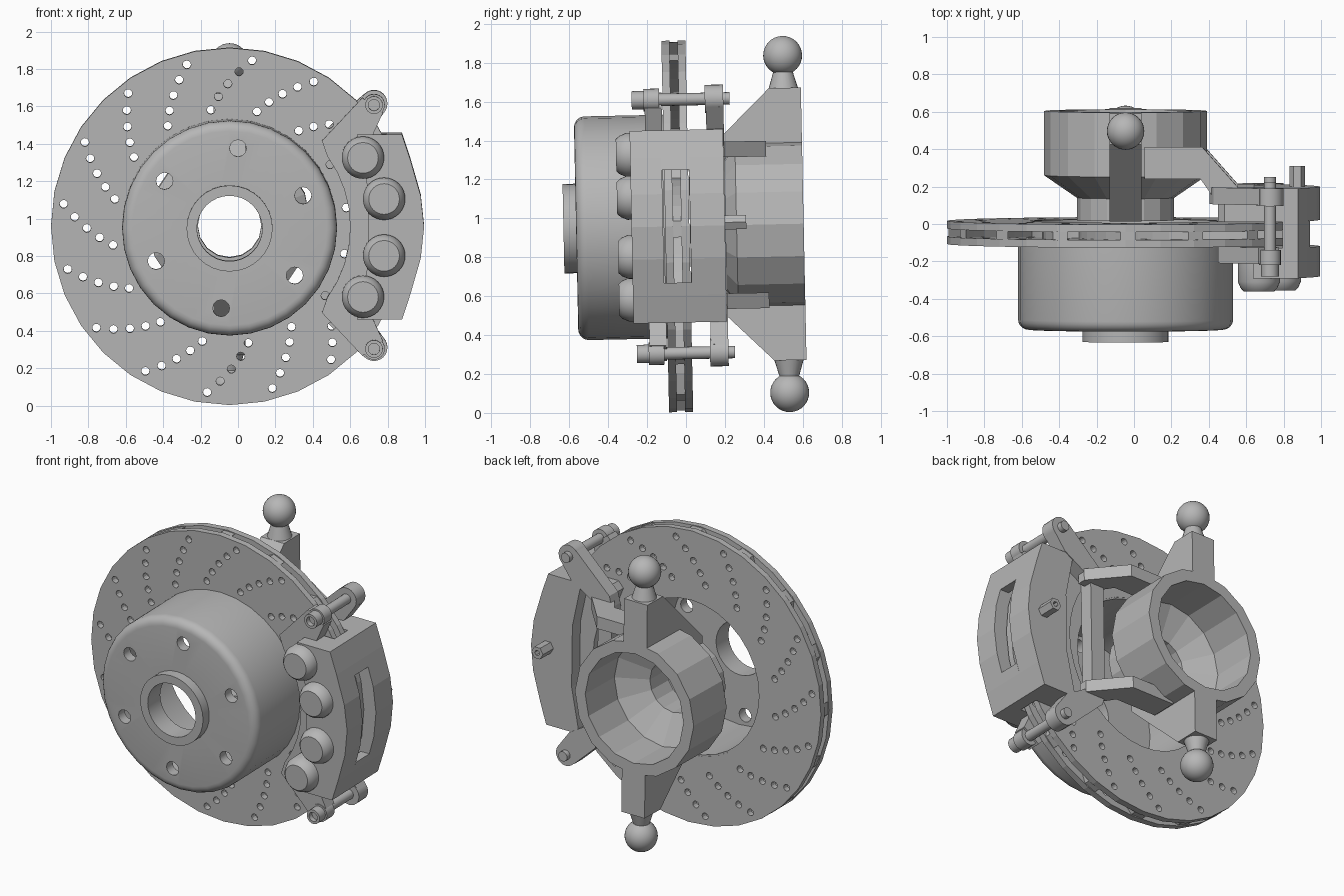
import bpy, bmesh, math
from math import sin, cos, radians, tau
from mathutils import Matrix, Vector

if "Cube" in bpy.data.objects:
    bpy.data.objects.remove(bpy.data.objects["Cube"])

# Single cast metal colour
metal = bpy.data.materials.new("grey_metal")
metal.use_nodes = True
GREY = (0.47, 0.47, 0.47, 1)
metal.diffuse_color = GREY
metal.node_tree.nodes["Principled BSDF"].inputs["Base Color"].default_value = GREY

# Parts are laid out around the wheel axis (y), then tilted slightly into place
PLACE = Matrix.Translation((-0.045, 0, 0.96)) @ Matrix.Rotation(radians(1.2), 4, 'X')
smooth_parts = []


def finish(name, bm, smooth=False):
    bmesh.ops.recalc_face_normals(bm, faces=bm.faces)
    bm.transform(PLACE)
    mesh = bpy.data.meshes.new(name)
    bm.to_mesh(mesh)
    bm.free()
    mesh.materials.append(metal)
    obj = bpy.data.objects.new(name, mesh)
    bpy.context.collection.objects.link(obj)
    if smooth:
        smooth_parts.append(obj)
    return obj


def add_prism(bm, pts, a, b, axis='Y'):
    """Extrude a 2D outline along an axis from a to b."""
    place = {'X': lambda u, v, t: (t, u, v),
             'Y': lambda u, v, t: (u, t, v),
             'Z': lambda u, v, t: (u, v, t)}[axis]
    lo = [bm.verts.new(place(u, v, a)) for u, v in pts]
    hi = [bm.verts.new(place(u, v, b)) for u, v in pts]
    bm.faces.new(lo)
    bm.faces.new(hi)
    for i in range(len(pts)):
        j = (i + 1) % len(pts)
        bm.faces.new((lo[i], lo[j], hi[j], hi[i]))


def prism(name, pts, a, b, axis='Y'):
    bm = bmesh.new()
    add_prism(bm, pts, a, b, axis)
    return finish(name, bm)


def circle(x, z, r, n):
    return [(x + r * cos(tau * i / n), z + r * sin(tau * i / n)) for i in range(n)]


def polar(r, deg):
    return (r * cos(radians(deg)), r * sin(radians(deg)))


def lathe(name, profile, n, smooth=False, x=0, z=0):
    """Spin a closed (radius, y) profile about the y direction at (x, z)."""
    bm = bmesh.new()
    rings = []
    for i in range(n):
        c, s = cos(tau * i / n), sin(tau * i / n)
        rings.append([bm.verts.new((x + r * c, y, z + r * s)) for r, y in profile])
    m = len(profile)
    for i in range(n):
        p, q = rings[i], rings[(i + 1) % n]
        for k in range(m):
            l = (k + 1) % m
            bm.faces.new((p[k], p[l], q[l], q[k]))
    bmesh.ops.remove_doubles(bm, verts=bm.verts, dist=1e-5)
    return finish(name, bm, smooth)


def drill(obj, centres, r, a, b):
    """Cut round holes along y through the object."""
    bm = bmesh.new()
    for x, z in centres:
        add_prism(bm, circle(x, z, r, 12), a, b)
    cutter = finish("drill_cutter", bm)
    cutter.hide_render = True
    mod = obj.modifiers.new("holes", 'BOOLEAN')
    mod.operation = 'DIFFERENCE'
    mod.solver = 'EXACT'
    mod.object = cutter
    bpy.context.view_layer.objects.active = obj
    bpy.ops.object.modifier_apply(modifier=mod.name)
    bpy.data.objects.remove(cutter)


def flip(pts):
    return [(u, -v) for u, v in reversed(pts)]


# Vented disc: two drilled plates with curved vanes between
STEP = 22.5
holes = [polar(0.895 - 0.066 * i, 82.3 + STEP * k + 4.2 * i)
         for k in range(16) for i in range(5)]
for name, y0, y1 in (("disc_front_plate", -0.107, -0.066), ("disc_back_plate", -0.024, 0.017)):
    plate = lathe(name, [(0.51, y0), (0.955, y0), (0.955, y1), (0.51, y1)], 32)
    drill(plate, holes, 0.022, y0 - 0.05, y1 + 0.05)

bm = bmesh.new()
for k in range(16):
    left, right = [], []
    for i in range(6):
        r = 0.948 - 0.082 * i
        mid = 89 + STEP * k + (0.95 - r) * 64
        half = math.degrees(0.042 / 0.95) if r > 0.8 else 2.2
        left.append(polar(r, mid - half))
        right.append(polar(r, mid + half))
    add_prism(bm, left + right[::-1], -0.067, -0.023)
finish("disc_vanes", bm)

# Hollow hat with rounded front edge, centre ring and bolt holes
fillet = [(0.52 + 0.055 * sin(radians(t)), -0.51 - 0.055 * cos(radians(t))) for t in range(0, 91, 18)]
hat = lathe("hub_hat", [(0.175, -0.63), (0.23, -0.63), (0.23, -0.565)] + fillet +
            [(0.575, -0.1), (0.54, -0.1), (0.54, 0.015), (0.5, 0.015), (0.5, -0.5), (0.175, -0.5)],
            32, True)
drill(hat, [polar(0.43, 24 + 60 * k) for k in range(6)], 0.045, -0.62, -0.45)

# Steering knuckle: stepped hollow carrier
lathe("knuckle_carrier", [(0.26, 0.02), (0.26, 0.14), (0.435, 0.26), (0.435, 0.605),
                          (0.36, 0.605), (0.36, 0.3), (0.17, 0.2), (0.17, 0.02)], 16)

# Upper and lower knuckle arms with ball joints
arm = [(0.02, 0.2), (0.02, 0.29), (0.44, 0.7), (0.605, 0.7), (0.605, 0.385), (0.32, 0.385)]
for side, sgn in (("upper", 1), ("lower", -1)):
    prism(side + "_knuckle_arm", arm if sgn > 0 else flip(arm), -0.085, 0.085, 'X')
    bm = bmesh.new()
    bmesh.ops.create_cone(bm, cap_ends=True, segments=24, radius1=0.078, radius2=0.042, depth=0.12)
    bm.transform(Matrix.Translation((0, 0.515, sgn * 0.75)) @ Matrix.Rotation(0 if sgn > 0 else math.pi, 4, 'X'))
    finish(side + "_ball_neck", bm, True)
    bm = bmesh.new()
    bmesh.ops.create_uvsphere(bm, u_segments=32, v_segments=16, radius=0.1)
    bm.transform(Matrix.Translation((0, 0.515, sgn * 0.867)))
    finish(side + "_ball_joint", bm, True)

# Slab arms reaching from the knuckle to the caliper bracket
slab = [(0.1, 0.42), (0.41, 0.42), (0.6, 0.205), (0.6, 0.15), (0.47, 0.15), (0.4, 0.25), (0.1, 0.25)]
prism("upper_bracket_arm", slab, 0.35, 0.43, 'Z')
prism("lower_bracket_arm", slab, -0.43, -0.35, 'Z')

# Caliper bracket: C-shaped frame behind the disc
half = [(0.45, 0.4), (0.47, 0.47), (0.715, 0.7), (0.83, 0.61), (0.75, 0.5), (0.55, 0.38)]
prism("caliper_bracket", half + flip(half), 0.115, 0.205)

# Brake pads hugging the hat; the front one has ears for the pins
arc = [polar(0.645, t) for t in range(-36, 37, 9)]
ear = [(0.494, 0.46), (0.71, 0.69), (0.82, 0.61), (0.76, 0.48)]
stub = [(0.494, 0.45), (0.53, 0.49), (0.76, 0.49)]
prism("front_pad", arc + ear + flip(ear), -0.2, -0.112)
prism("back_pad", arc + stub + flip(stub), 0.022, 0.116)

# Caliper body: two halves joined by bridges that leave a window
outer = [(0.922, 0.495), (0.968, 0.355), (1.022, 0.167), (1.04, 0)]
inner = [(0.68, -0.495), (0.74, -0.2), (0.74, 0.2), (0.68, 0.495)]
body = inner + outer + flip(outer[:3])
prism("caliper_front_half", body, -0.28, -0.118)
prism("caliper_back_half", body, 0.022, 0.2)
bridge = [(0.84, 0.495), (0.922, 0.495), (0.968, 0.355), (0.987, 0.29), (0.925, 0.29)]
prism("upper_caliper_bridge", bridge, -0.12, 0.024)
prism("lower_caliper_bridge", flip(bridge), -0.12, 0.024)

# Piston caps
for i, (x, z) in enumerate(((0.713, 0.372), (0.826, 0.152), (0.826, -0.152), (0.713, -0.372))):
    lathe("piston_cap_%d" % (i + 1), [(0, -0.352), (0.082, -0.352), (0.098, -0.335), (0.113, -0.3),
                                      (0.113, -0.19), (0, -0.19)], 32, True, x, z)

# Slide pins, lugs and socket heads
for side, z in (("upper", 0.652), ("lower", -0.652)):
    x = 0.772
    lathe(side + "_slide_pin", [(0, -0.22), (0.032, -0.22), (0.032, 0.238), (0, 0.238)], 16, True, x, z)
    lathe(side + "_front_lug", [(0, -0.205), (0.058, -0.205), (0.058, -0.125), (0, -0.125)], 24, True, x, z)
    lathe(side + "_back_lug", [(0, 0.11), (0.072, 0.11), (0.072, 0.205), (0, 0.205)], 24, True, x, z)
    lathe(side + "_pin_head", [(0.03, -0.266), (0.047, -0.266), (0.047, -0.2), (0, -0.2),
                               (0, -0.235), (0.03, -0.235)], 24, True, x, z)

# Hollow hex fitting for the brake hose
lathe("hose_fitting", [(0.018, 0.31), (0.042, 0.31), (0.042, 0.19), (0, 0.19), (0, 0.26), (0.018, 0.26)],
      6, False, 0.918, 0.015)

# Smooth shading on the rounded parts
bpy.ops.object.select_all(action='DESELECT')
for obj in smooth_parts:
    obj.select_set(True)
bpy.context.view_layer.objects.active = smooth_parts[0]
bpy.ops.object.shade_smooth_by_angle(angle=radians(32))
bpy.ops.object.select_all(action='DESELECT')
